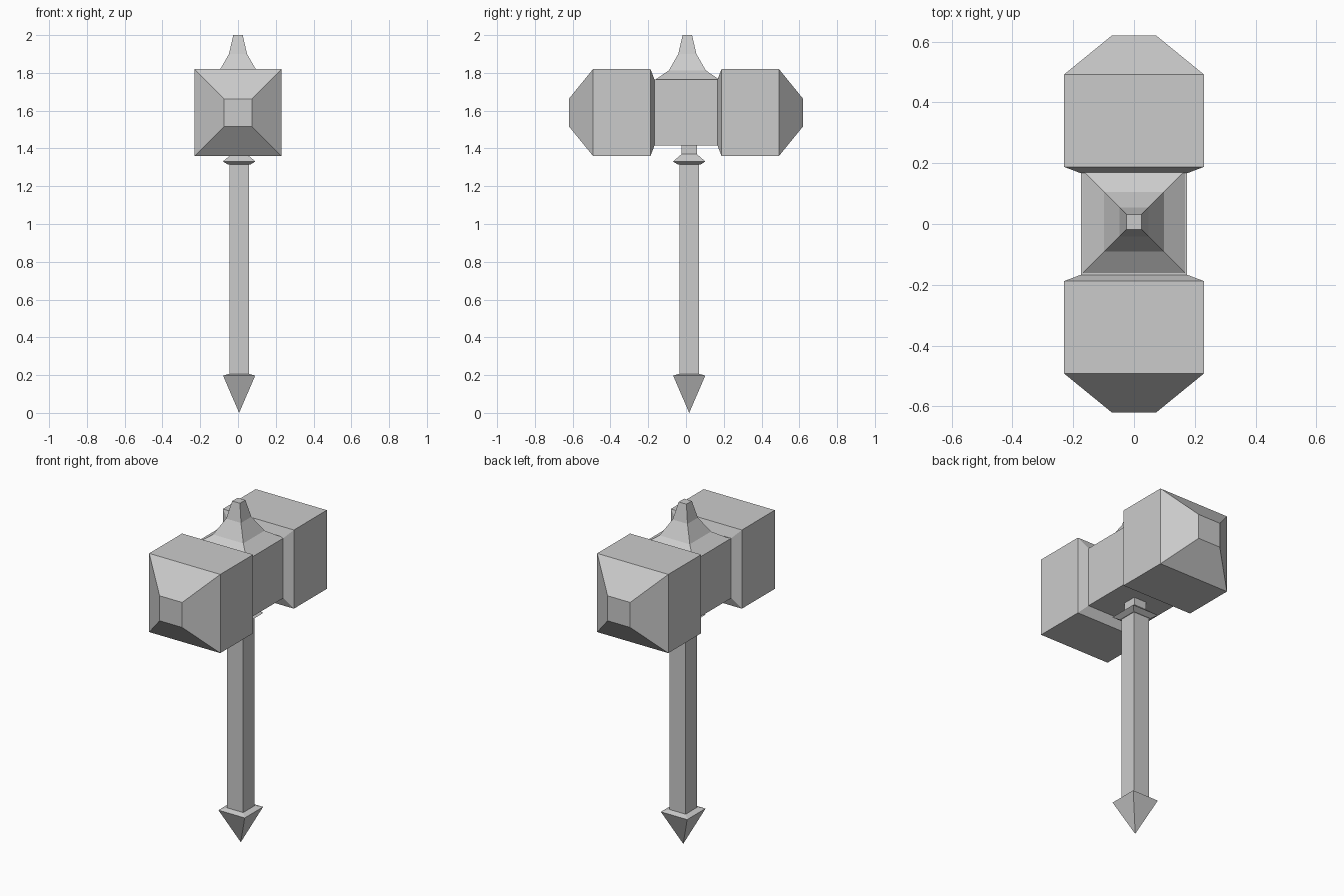
import bpy, bmesh

if "Cube" in bpy.data.objects:
    bpy.data.objects.remove(bpy.data.objects["Cube"])

SIGNS = [(-1, -1), (1, -1), (1, 1), (-1, 1)]


def square_loft(name, rings, place):
    """Skin rectangular rings (t, half_u, half_v); place maps (u, v, t) to xyz."""
    bm = bmesh.new()
    loops = [[bm.verts.new(place(su * hu, sv * hv, t)) for su, sv in SIGNS]
             for t, hu, hv in rings]
    for a, b in zip(loops, loops[1:]):
        for i in range(4):
            j = (i + 1) % 4
            bm.faces.new((a[i], a[j], b[j], b[i]))
    bm.faces.new(loops[0][::-1])
    bm.faces.new(loops[-1])
    # Rings of zero size collapse to a point
    bmesh.ops.dissolve_degenerate(bm, edges=bm.edges[:], dist=1e-5)
    bmesh.ops.remove_doubles(bm, verts=bm.verts[:], dist=1e-5)
    bmesh.ops.recalc_face_normals(bm, faces=bm.faces[:])
    mesh = bpy.data.meshes.new(name)
    bm.to_mesh(mesh)
    bm.free()
    obj = bpy.data.objects.new(name, mesh)
    bpy.context.collection.objects.link(obj)
    return obj


def square(t, half):
    return (t, half, half)


def upright(cx, cy):
    return lambda u, v, t: (cx + u, cy + v, t)


# Double-ended head: half profile mirrored along y
half = [(0.167, 0.175), (0.188, 0.23), (0.492, 0.23), (0.62, 0.073)]
profile = [(-y, h) for y, h in reversed(half)] + half
square_loft("hammer_head", [square(y, h) for y, h in profile],
            lambda u, v, t: (u, t, 1.59 + v))

# Flared spike on top of the head
square_loft("top_spike",
            [(1.76, 0.175, 0.168), square(1.765, 0.168), square(1.813, 0.098),
             square(1.9, 0.048), square(2.0, 0.025)], upright(0, 0.007))

# Square shaft with a pinched neck entering the head
square_loft("shaft", [square(0.2, 0.052), square(1.32, 0.052)],
            upright(0.006, 0.017))
square_loft("neck", [square(1.35, 0.04), square(1.43, 0.04)],
            upright(0.006, 0.017))

# Collar below the head
square_loft("collar",
            [square(1.315, 0.06), square(1.331, 0.086), square(1.37, 0.04)],
            upright(0.006, 0.017))

# Pointed pommel
square_loft("pommel",
            [square(0.0, 0.0), square(0.197, 0.085), square(0.207, 0.053)],
            upright(0.006, 0.017))
